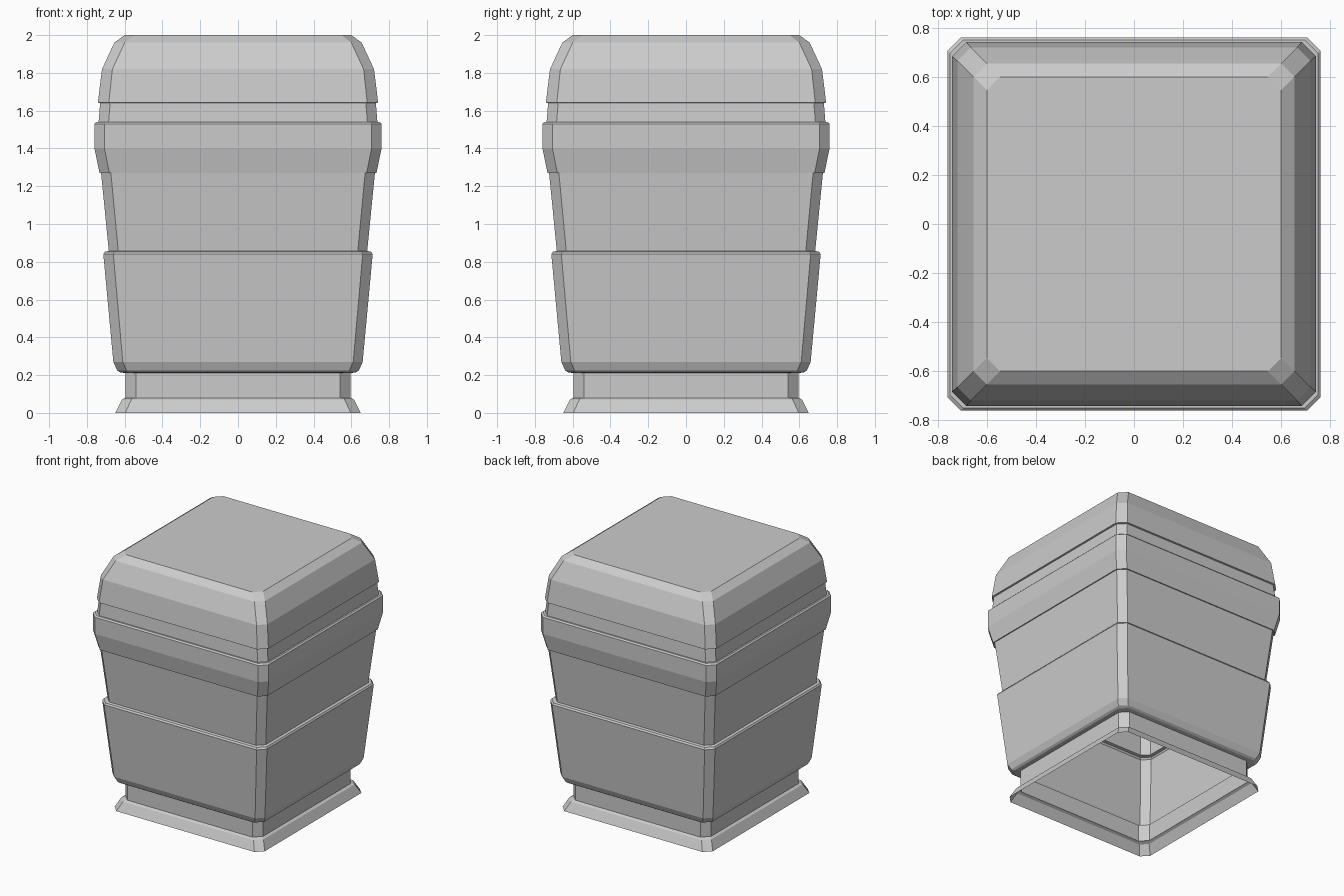
import bpy
import bmesh

if "Cube" in bpy.data.objects:
    bpy.data.objects.remove(bpy.data.objects["Cube"])


def ring(bm, half, chamfer, z):
    """Square loop with cut corners."""
    k = half - chamfer
    points = []
    for sx, sy in ((1, 1), (-1, 1), (-1, -1), (1, -1)):
        pair = [(sx * half, sy * k, z), (sx * k, sy * half, z)]
        points += pair if sx * sy > 0 else pair[::-1]
    return [bm.verts.new(p) for p in points]


def shell(name, profile, cap=False):
    """Open thin-walled shell lofted through (half width, chamfer, height) rings."""
    bm = bmesh.new()
    rings = [ring(bm, *p) for p in profile]
    for low, high in zip(rings, rings[1:]):
        for i in range(8):
            j = (i + 1) % 8
            bm.faces.new((low[i], low[j], high[j], high[i]))
    if cap:
        bm.faces.new(rings[-1])
    mesh = bpy.data.meshes.new(name)
    bm.to_mesh(mesh)
    bm.free()
    obj = bpy.data.objects.new(name, mesh)
    bpy.context.collection.objects.link(obj)


# Flared foot and recessed neck, open underneath
shell("foot", [(0.65, 0.053, 0), (0.615, 0.05, 0.07), (0.598, 0.05, 0.08),
               (0.595, 0.055, 0.08), (0.595, 0.055, 0.21)])

# Lower body with rounded underside and small top ledge
shell("lower_body", [(0.595, 0.055, 0.21), (0.625, 0.05, 0.215), (0.64, 0.05, 0.225),
                     (0.66, 0.05, 0.27), (0.713, 0.053, 0.84), (0.705, 0.053, 0.853),
                     (0.684, 0.05, 0.857)])

# Upper body tapering outward
shell("upper_body", [(0.684, 0.05, 0.857), (0.725, 0.052, 1.27)])

# Protruding collar
shell("collar", [(0.725, 0.052, 1.27), (0.733, 0.052, 1.27), (0.76, 0.053, 1.40),
                 (0.76, 0.053, 1.53), (0.75, 0.053, 1.54), (0.738, 0.053, 1.54)])

# Narrow band under the lid
shell("lid_band", [(0.738, 0.053, 1.54), (0.73, 0.053, 1.64)])

# Faceted lid with flat top
shell("lid", [(0.73, 0.053, 1.64), (0.742, 0.058, 1.643), (0.72, 0.055, 1.82),
              (0.655, 0.055, 1.96), (0.60, 0.053, 2.0)], cap=True)
